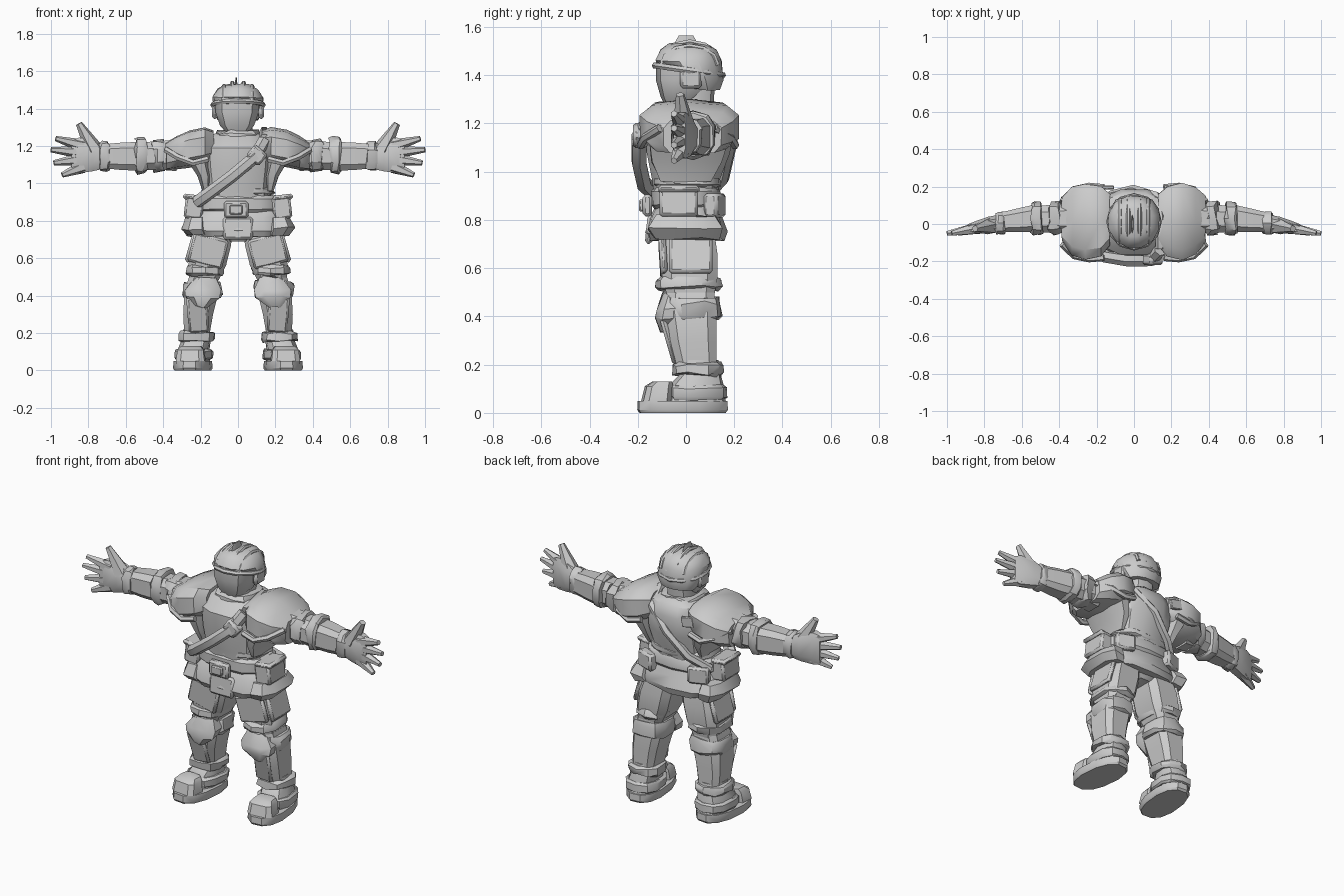
import bpy, bmesh, math, random
from mathutils import Vector, Matrix

random.seed(4)
if "Cube" in bpy.data.objects:
    bpy.data.objects.remove(bpy.data.objects["Cube"])

grey = bpy.data.materials.new("light grey")
grey.use_nodes = True
grey.diffuse_color = (0.6, 0.6, 0.6, 1)
grey.node_tree.nodes["Principled BSDF"].inputs["Base Color"].default_value = (0.6, 0.6, 0.6, 1)


def finish(ob, angle=35):
    ob.data.materials.clear()
    ob.data.materials.append(grey)
    bpy.ops.object.select_all(action="DESELECT")
    ob.select_set(True)
    bpy.context.view_layer.objects.active = ob
    bpy.ops.object.shade_smooth_by_angle(angle=math.radians(angle))
    return ob


def loft(name, rings, axis="z", s=1, n=8, power=2.6, rough=0.0):
    """Closed skin over rings: (z, x, y, rx, ry), or along x: (x, y, z, ry, rz)."""
    bm = bmesh.new()
    loops = []
    for t, a, b, ra, rb in rings:
        loop = []
        for i in range(n):
            ang = 2 * math.pi * (i + 0.5) / n
            c, d = math.cos(ang), math.sin(ang)
            k = 1 + random.uniform(-rough, rough)
            u = a + k * ra * math.copysign(abs(c) ** (2 / power), c)
            v = b + k * rb * math.copysign(abs(d) ** (2 / power), d)
            h = t + random.uniform(-rough, rough) * 0.15
            p = (s * u, v, h) if axis == "z" else (s * h, u, v)
            loop.append(bm.verts.new(p))
        loops.append(loop)
    for lo, hi in zip(loops, loops[1:]):
        for i in range(n):
            j = (i + 1) % n
            bm.faces.new((lo[i], lo[j], hi[j], hi[i]))
    bm.faces.new(loops[0])
    bm.faces.new(loops[-1])
    bmesh.ops.recalc_face_normals(bm, faces=bm.faces)
    me = bpy.data.meshes.new(name)
    bm.to_mesh(me)
    bm.free()
    ob = bpy.data.objects.new(name, me)
    bpy.context.collection.objects.link(ob)
    return finish(ob)


def band(name, t, height, a, b, ra, rb, axis="z", s=1, rough=0.06, n=10):
    """Bulging strap or cuff round a limb."""
    h = height / 2
    rings = [(t - h, a, b, ra * 0.9, rb * 0.9), (t - h * 0.6, a, b, ra, rb),
             (t + h * 0.6, a, b, ra, rb), (t + h, a, b, ra * 0.9, rb * 0.9)]
    return loft(name, rings, axis, s, n, rough=rough)


def box(name, centre, size, rot=(0, 0, 0), bevel=0.012):
    bpy.ops.mesh.primitive_cube_add(size=1, location=centre, rotation=rot)
    ob = bpy.context.object
    ob.name = name
    ob.scale = size
    bpy.ops.object.transform_apply(location=False, rotation=False, scale=True)
    m = ob.modifiers.new("soft edge", "BEVEL")
    m.width = bevel
    m.segments = 1
    return finish(ob)


def tube(name, points, radius, cyclic=False, s=1):
    cu = bpy.data.curves.new(name, "CURVE")
    cu.dimensions = "3D"
    cu.bevel_depth = radius
    cu.bevel_resolution = 1
    cu.use_fill_caps = True
    sp = cu.splines.new("POLY")
    sp.points.add(len(points) - 1)
    for p, q in zip(sp.points, points):
        p.co = (s * q[0], q[1], q[2], 1)
    sp.use_cyclic_u = cyclic
    ob = bpy.data.objects.new(name, cu)
    bpy.context.collection.objects.link(ob)
    bpy.ops.object.select_all(action="DESELECT")
    ob.select_set(True)
    bpy.context.view_layer.objects.active = ob
    bpy.ops.object.convert(target="MESH")
    return finish(bpy.context.object, 50)


def spike(name, start, end, r0, r1):
    """Tapered finger."""
    a, b = Vector(start), Vector(end)
    d = b - a
    bpy.ops.mesh.primitive_cone_add(vertices=6, radius1=r0, radius2=r1, depth=d.length,
                                    location=(a + b) / 2, rotation=d.to_track_quat("Z", "Y").to_euler())
    ob = bpy.context.object
    ob.name = name
    return finish(ob)


# Torso, hips and skirt
loft("jacket", [(0.86, 0, 0, .2, .13), (0.97, 0, 0, .175, .145), (1.08, 0, .01, .19, .178),
                (1.19, 0, .01, .2, .18), (1.25, 0, .03, .17, .14), (1.28, 0, .03, .09, .1)], n=12)
loft("pelvis", [(0.69, 0, .01, .07, .09), (0.75, 0, .01, .19, .13), (0.88, 0, 0, .2, .13)], n=12)
loft("skirt", [(0.72, 0, 0, .24, .155), (0.75, 0, 0, .27, .165), (0.81, 0, 0, .25, .15),
               (0.86, 0, 0, .2, .13)], n=14, rough=.05)
band("belt", .89, .09, 0, 0, .225, .145, rough=.02, n=14)
band("waist_roll", .955, .04, 0, 0, .2, .145, rough=.05, n=14)
box("buckle", (-.01, -.16, .86), (.13, .04, .09))
box("buckle_plate", (-.01, -.185, .86), (.07, .02, .05), bevel=.006)
box("groin_flap", (0, -.15, .76), (.16, .03, .12), (-.1, 0, 0))

# Bandolier from the right hip over the left shoulder
tube("bandolier_front", [(-.22, -.12, .9), (-.15, -.175, .95), (-.03, -.195, 1.04), (.09, -.195, 1.14),
                         (.14, -.14, 1.23)], .034)
tube("bandolier_back", [(.14, -.13, 1.24), (.14, .04, 1.28), (.12, .15, 1.21), (.0, .185, 1.1),
                        (-.12, .155, .97), (-.22, .08, .89)], .025)
box("strap_clasp", (.1, -.19, 1.15), (.09, .06, .08), (0, .7, 0))
box("back_patch", (-.15, .195, 1.2), (.08, .02, .06), (0, .2, 0), .004)

# Collar, head and helmet
band("collar", 1.25, .06, 0, .02, .12, .125, rough=.07, n=12)
loft("neck", [(1.22, 0, .02, .08, .09), (1.36, 0, .02, .08, .1)], n=10)
loft("face", [(1.26, -.005, -.02, .05, .06), (1.31, -.005, -.015, .095, .09),
              (1.38, -.005, 0, .12, .125), (1.46, -.005, .005, .125, .13)], n=10)
loft("helmet", [(1.34, 0, .07, .11, .075), (1.38, 0, .05, .135, .11), (1.46, 0, .012, .138, .14),
                (1.505, 0, .01, .11, .12), (1.53, 0, .01, .065, .08)], n=12, power=2.1, rough=.03)
tube("helmet_brim", [(.135 * math.cos(a), .012 + .14 * math.sin(a), 1.42 - .02 * math.sin(a))
                     for a in [k * math.pi / 6 for k in range(12)]], .014, True)
for x in (-.075, -.03, .03, .075):
    top = 1.55 - abs(x) * .4
    tube("helmet_rib", [(x, .015 - (.13 - abs(x) * .2) * math.cos(a), 1.44 + (top - 1.44) * math.sin(a))
                        for a in [k * math.pi / 6 for k in range(7)]], .012)
loft("helmet_crest", [(1.49, -.01, 0, .012, .07), (1.565, -.01, 0, .004, .03)], n=6)
for s in (1, -1):
    box("ear_guard", (s * .125, .02, 1.385), (.03, .09, .08))

for s in (1, -1):
    side = "left" if s > 0 else "right"

    # Boots, with the toes turned slightly outward
    boot = [
        loft(side + "_sole", [(0, .235, -.015, .096, .182), (.012, .235, -.015, .103, .191),
                              (.05, .235, -.015, .1, .189)], s=s, n=12, power=2.4),
        loft(side + "_toe_cap", [(.05, .235, -.125, .08, .06), (.11, .235, -.115, .072, .055),
                                 (.13, .235, -.1, .055, .04)], s=s, n=8, power=4),
        loft(side + "_boot", [(.05, .235, .04, .085, .125), (.12, .235, .045, .083, .11),
                              (.16, .225, .06, .078, .085), (.22, .222, .05, .072, .085)], s=s, n=10),
        band(side + "_boot_strap", .085, .06, .235, .045, .102, .125, s=s, rough=.03)]
    pivot = Matrix.Translation((s * .23, .05, 0))
    for part in boot:
        part.data.transform(pivot @ Matrix.Rotation(s * .1, 4, "Z") @ pivot.inverted())
    band(side + "_ankle_cuff", .18, .055, .222, .05, .1, .105, s=s)

    # Shin, knee and thigh
    loft(side + "_shin", [(.19, .22, .045, .07, .085), (.3, .213, .03, .083, .1),
                          (.42, .195, .02, .095, .11), (.5, .185, .02, .08, .1)], s=s, power=4)
    box(side + "_shin_plate", (s * .215, -.07, .3), (.11, .025, .2), (.28, s * .08, 0))
    loft(side + "_knee_pad", [(.34, .2, -.07, .035, .04), (.39, .19, -.07, .095, .06),
                              (.43, .187, -.06, .105, .065), (.5, .175, -.04, .06, .06)], s=s, rough=.05)
    band(side + "_knee_strap", .43, .09, .19, .03, .11, .115, s=s)
    band(side + "_lower_thigh_strap", .535, .05, .175, .01, .105, .135, s=s)
    loft(side + "_thigh", [(.48, .182, .02, .08, .1), (.56, .165, .015, .105, .12),
                           (.66, .145, .015, .11, .12), (.76, .12, .01, .1, .11)], s=s, power=4)
    box(side + "_thigh_plate", (s * .16, -.095, .64), (.19, .03, .16), (.06, -s * .25, 0))
    box(side + "_outer_thigh_plate", (s * .25, .02, .655), (.03, .18, .16), (0, -s * .28, 0))

    # Pouches and hip plates
    box(side + "_hip_pouch", (s * .235, -.03, .87), (.1, .16, .12), (0, s * -.12, 0))
    box(side + "_pouch_lid", (s * .24, -.03, .925), (.11, .17, .03), (0, s * -.12, 0))
    box(side + "_rear_pouch", (s * .17, .12, .86), (.12, .06, .1), (0, 0, s * -.35))
    loft(side + "_hip_plate", [(.72, .21, 0, .065, .14), (.76, .23, 0, .078, .16),
                               (.82, .22, 0, .06, .13)], s=s, rough=.06)

    # Sloping shoulder armour
    loft(side + "_pauldron", [(.13, .02, 1.205, .14, .08), (.18, .015, 1.2, .195, .1),
                              (.26, .015, 1.185, .21, .1), (.33, .015, 1.165, .185, .09),
                              (.385, .025, 1.145, .125, .075)], "x", s, 10, 3.2, .03)
    loft(side + "_chest_guard", [(.96, .17, 0, .02, .11), (1.04, .18, .005, .04, .155),
                                 (1.15, .22, .01, .07, .18)], s=s, rough=.03)
    for y, tag in ((-.18, "front"), (.195, "back")):
        tube(side + "_pauldron_rim_" + tag, [(.16, y, 1.13), (.24, y * 1.04, 1.11), (.32, y * .95, 1.14),
                                             (.385, y * .6, 1.18)], .018, s=s)

    # Arm
    loft(side + "_upper_arm", [(.33, .03, 1.15, .09, .09), (.42, .03, 1.15, .08, .08),
                               (.52, .025, 1.145, .075, .08)], "x", s)
    band(side + "_arm_wrap", .42, .06, .03, 1.15, .09, .088, "x", s, .1)
    band(side + "_elbow_band", .52, .06, .03, 1.15, .092, .1, "x", s)
    loft(side + "_forearm", [(.54, .03, 1.145, .075, .08), (.62, .02, 1.145, .067, .077),
                             (.71, .01, 1.145, .055, .068)], "x", s, power=3.4)
    band(side + "_wrist_cuff", .715, .05, .005, 1.145, .062, .08, "x", s)

    # Hand with spread fingers
    loft(side + "_palm", [(.72, .005, 1.14, .048, .065), (.78, -.005, 1.15, .046, .09),
                          (.85, -.02, 1.15, .036, .1), (.89, -.027, 1.145, .026, .09)],
         "x", s, power=3)
    spike(side + "_thumb", (s * .77, -.008, 1.18), (s * .85, -.025, 1.32), .05, .018)
    for z0, x1, z1 in ((1.2, .975, 1.24), (1.165, 1.0, 1.18), (1.13, .985, 1.11), (1.09, .94, 1.045)):
        spike(side + "_finger", (s * .83, -.02, z0), (s * x1, -.05, z1), .036, .014)
